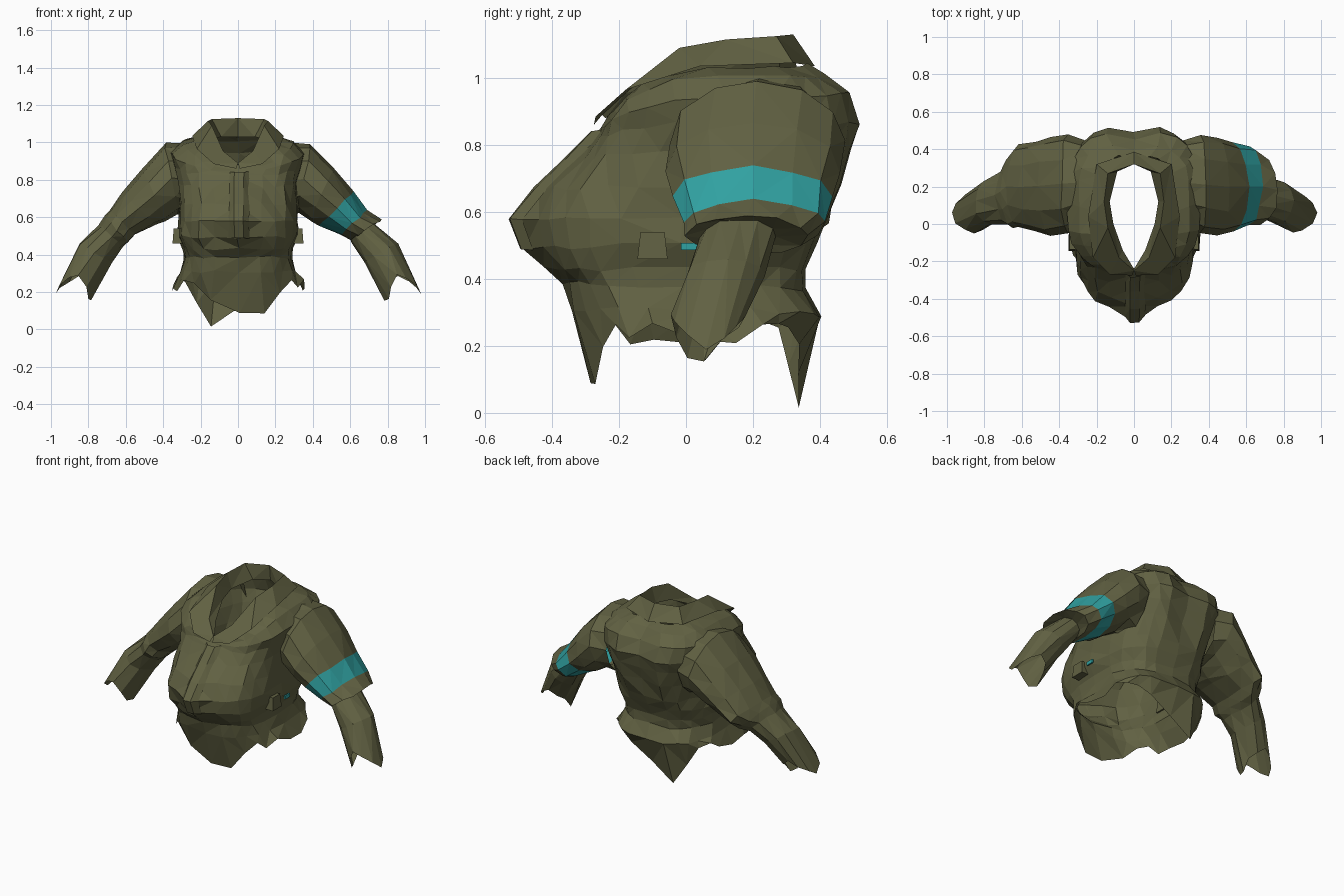
import bpy, bmesh, math, random
from mathutils import Vector

if "Cube" in bpy.data.objects:
    bpy.data.objects.remove(bpy.data.objects["Cube"])

random.seed(4)


def material(name, rgb):
    m = bpy.data.materials.new(name)
    m.diffuse_color = (*rgb, 1)
    m.use_nodes = True
    m.node_tree.nodes["Principled BSDF"].inputs["Base Color"].default_value = m.diffuse_color
    return m


OLIVE = material("olive_cloth", (0.12, 0.12, 0.055))
TEAL = material("teal_cloth", (0.03, 0.36, 0.36))


def loft(name, rings, closed=True, jitter=0.0, teal_row=None):
    """Skin a list of equal-length point rings with flat, slightly crumpled facets."""
    bm = bmesh.new()
    rows = []
    for ring in rings:
        rows.append([bm.verts.new(Vector(p) + Vector(
            [random.uniform(-jitter, jitter) for _ in range(3)])) for p in ring])
    n = len(rings[0])
    for r in range(len(rows) - 1):
        for i in range(n if closed else n - 1):
            j = (i + 1) % n
            f = bm.faces.new((rows[r][i], rows[r][j], rows[r + 1][j], rows[r + 1][i]))
            f.material_index = 1 if r == teal_row else 0
    bmesh.ops.recalc_face_normals(bm, faces=bm.faces)
    bmesh.ops.triangulate(bm, faces=bm.faces)
    me = bpy.data.meshes.new(name)
    bm.to_mesh(me)
    bm.free()
    me.materials.append(OLIVE)
    me.materials.append(TEAL)
    ob = bpy.data.objects.new(name, me)
    bpy.context.collection.objects.link(ob)
    return ob


# Torso: half width, front y, back y, side z, front z, back z, centre peak
SEG = 24
BODY = [
    (.36, -.28, .34, .22, .22, .22, 0),
    (.31, -.34, .41, .31, .31, .29, 0),
    (.29, -.36, .35, .38, .39, .37, .01),
    (.30, -.39, .36, .43, .43, .43, .03),
    (.325, -.43, .39, .50, .49, .50, .05),
    (.32, -.455, .42, .58, .575, .57, .065),
    (.315, -.40, .47, .68, .67, .69, .04),
    (.32, -.32, .505, .78, .76, .78, .02),
    (.34, -.27, .52, .87, .82, .86, .01),
    (.36, -.25, .49, .95, .85, .95, 0),
    (.30, -.24, .43, 1.01, .87, 1.01, 0),
    (.21, -.24, .37, 1.03, .88, 1.04, 0),
]
# Ragged hem heights around the body, starting at +x and passing the back first
HEM = [.22, .21, .26, .27, .26, .2, .12, .01, .14, .26, .27, .24,
       .20, .22, .21, .27, .25, .16, .09, .09, .2, .27, .22, .27]


def body_ring(k, row):
    rx, yf, yb, zs, zf, zb, peak = row
    pts = []
    for i in range(SEG):
        a = math.tau * i / SEG
        c, s = math.cos(a), math.sin(a)
        x = rx * math.copysign(abs(c) ** (2 / 3), c)
        y = (yf + yb) / 2 + (yb - yf) / 2 * math.copysign(abs(s) ** (2 / 3), s)
        z = zs + ((zb if s > 0 else zf) - zs) * abs(s) ** 1.5
        if i == 18:
            y -= peak
        if i == 6 and zs > .6:
            y -= .03                      # hollow along the spine
        pts.append((x, y, HEM[i] if k == 0 else z))
    return pts


loft("torso", [body_ring(k, r) for k, r in enumerate(BODY)], jitter=.008)


# Sleeves: top x,z / bottom x,z / front y / back y of each ring
def sleeve_ring(row, side, drop=None, n=12):
    tx, tz, bx, bz, yf, yb = row
    top, bot = Vector((tx, 0, tz)), Vector((bx, 0, bz))
    mid, half = (top + bot) / 2, (top - bot) / 2
    along = Vector((half.z, 0, -half.x)).normalized()
    pts = []
    for i in range(n):
        a = math.tau * i / n
        p = mid + half * math.cos(a)
        p.y = (yf + yb) / 2 + (yf - yb) / 2 * math.sin(a)
        if drop:
            p += along * drop[i]
        pts.append((p.x * side, p.y, p.z))
    return pts


UPPER = [
    (.24, 1.00, .27, .60, .02, .44),
    (.39, .995, .32, .62, -.05, .48),
    (.51, .86, .39, .58, -.06, .465),
    (.615, .735, .435, .56, -.04, .435),
    (.685, .635, .545, .505, -.01, .42),
]
CUFF = {1: [(.765, .585, .60, .475, .0, .37), (.72, .58, .60, .47, .04, .27)],
        -1: [(.715, .60, .58, .465, -.02, .36), (.74, .56, .62, .44, .0, .30)]}
FOREARM = [(.85, .46, .68, .36, .0, .24), (.95, .29, .765, .235, -.05, .17)]
TATTER = [.10, .06, .0, -.03, .02, .08, .08, .02, .0, -.02, .02, .07]

for side, label in ((1, "left"), (-1, "right")):
    rows = UPPER + CUFF[side] + FOREARM
    rings = [sleeve_ring(r, side, TATTER if k == len(rows) - 1 else None)
             for k, r in enumerate(rows)]
    loft(label + "_sleeve", rings, jitter=.007, teal_row=3 if side == 1 else None)

# Collar: inner wall, standing edge and folded outer edge, mirrored in x
INNER = [(0, -.24, .88), (.06, -.14, .93), (.11, 0, 1.0), (.13, .12, 1.02),
         (.09, .28, 1.03), (0, .33, 1.03)]
EDGE = [(0, -.25, .89), (.08, -.18, .955), (.14, -.02, 1.09), (.16, .12, 1.115),
        (.14, .27, 1.125), (0, .32, 1.13)]
OUTER = [(.01, -.275, .86), (.13, -.27, .885), (.22, -.18, .965), (.245, .04, 1.035),
         (.20, .32, 1.045), (0, .385, 1.035)]


def mirrored(half):
    return half + [(-x, y, z) for x, y, z in reversed(half[:-1])]


loft("collar", [mirrored(h) for h in (INNER, EDGE, OUTER)], closed=False)


# Small boxy pouches on the flanks and a teal tag
def block(name, centre, size, mat, taper=1.0):
    x, y, z = centre
    a, b, c = (v / 2 for v in size)
    corners = ((-1, -1), (1, -1), (1, 1), (-1, 1))
    rings = [[(x + i * a * t, y + j * b * t, z + k * c) for i, j in corners]
             for k, t in ((-1, 0), (-1, 1), (1, taper), (1, 0))]
    ob = loft(name, rings)
    ob.data.materials.clear()
    ob.data.materials.append(mat)


for side, label in ((1, "left"), (-1, "right")):
    block(label + "_pouch", (side * .32, -.10, .50), (.06, .09, .08), OLIVE, .8)
block("teal_tag", (.343, .01, .497), (.009, .05, .022), TEAL)

# Front placket fold running down the chest
FOLD = [(.845, -.275), (.76, -.355), (.67, -.45), (.58, -.525), (.49, -.49)]
loft("front_placket", [[(-.05, y + .035, z), (-.02, y - .004, z), (.03, y - .004, z),
                        (.06, y + .035, z)] for z, y in FOLD], closed=False, jitter=.004)
